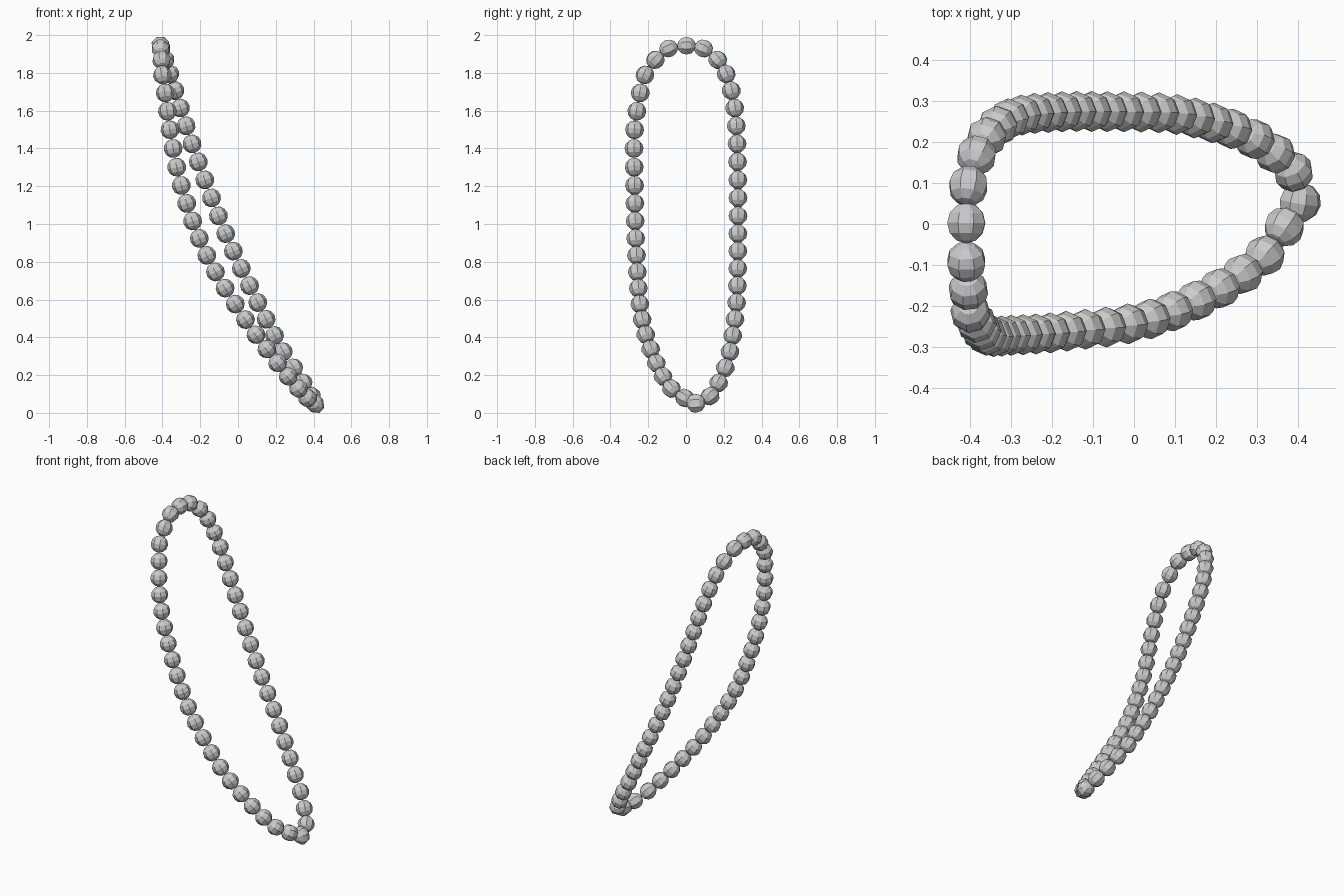
import bpy, bmesh
from mathutils import Vector, Matrix

if "Cube" in bpy.data.objects:
    bpy.data.objects.remove(bpy.data.objects["Cube"])

COUNT = 47      # beads around the loop
RADIUS = 0.05

# Guide points of the loop: bead number, x, y, z
KNOTS = [
    (0, -.41, 0, 1.95), (1, -.405, .09, 1.935), (2, -.385, .165, 1.875),
    (3, -.36, .21, 1.80), (5, -.305, .255, 1.62), (8, -.21, .27, 1.335),
    (12, -.065, .272, .955), (16, .105, .265, .59), (19, .24, .23, .33),
    (20, .295, .205, .245), (21, .345, .17, .165), (22, .39, .125, .095),
    (23, .403, .05, .06), (24, .368, -.01, .085), (25, .32, -.08, .135),
    (27, .21, -.16, .27), (30, .04, -.235, .50), (34, -.165, -.265, .84),
    (38, -.30, -.275, 1.21), (41, -.36, -.275, 1.505), (43, -.385, -.245, 1.70),
    (44, -.40, -.22, 1.795), (45, -.405, -.165, 1.875), (46, -.41, -.095, 1.935),
]


def knot(i):
    """Guide point i of the closed loop, as (bead number, position)."""
    turn, j = divmod(i, len(KNOTS))
    return KNOTS[j][0] + turn * COUNT, Vector(KNOTS[j][1:])


def slope(i):
    (ta, a), (tb, b) = knot(i - 1), knot(i + 1)
    return (b - a) / (tb - ta)


def loop_point(t):
    """Smooth position on the closed loop at bead number t."""
    t %= COUNT
    i = max(k for k in range(len(KNOTS)) if KNOTS[k][0] <= t)
    (t0, p0), (t1, p1) = knot(i), knot(i + 1)
    h = t1 - t0
    u = (t - t0) / h
    return (p0 * (2*u**3 - 3*u**2 + 1) + slope(i) * h * (u**3 - 2*u**2 + u)
            + p1 * (3*u**2 - 2*u**3) + slope(i + 1) * h * (u**3 - u**2))


# Low-poly beads strung along the loop, each turned to follow it
bm = bmesh.new()
for n in range(COUNT):
    pos = loop_point(n)
    along = (loop_point(n + .5) - loop_point(n - .5)).normalized()
    out = Vector((-.9, 0, -.4))
    side = along.cross(out).normalized()
    out = side.cross(along)
    turn = Matrix((out, side, along)).transposed().to_4x4()
    made = bmesh.ops.create_uvsphere(bm, u_segments=8, v_segments=6, radius=RADIUS,
                                     matrix=Matrix.Translation(pos) @ turn)
    # The lowest bead is stretched outwards by the tight bend
    if n == 23:
        d = Vector((.7, 0, -.7)).normalized()
        for v in made["verts"]:
            v.co += d * max(0, (v.co - pos).dot(d)) * .25

# Rest the lowest point on the ground and centre the loop
for axis in range(3):
    vals = [v.co[axis] for v in bm.verts]
    shift = min(vals) if axis == 2 else (min(vals) + max(vals)) / 2
    for v in bm.verts:
        v.co[axis] -= shift

mesh = bpy.data.meshes.new("bead_loop")
bm.to_mesh(mesh)
bm.free()
bpy.context.collection.objects.link(bpy.data.objects.new("bead_loop", mesh))
